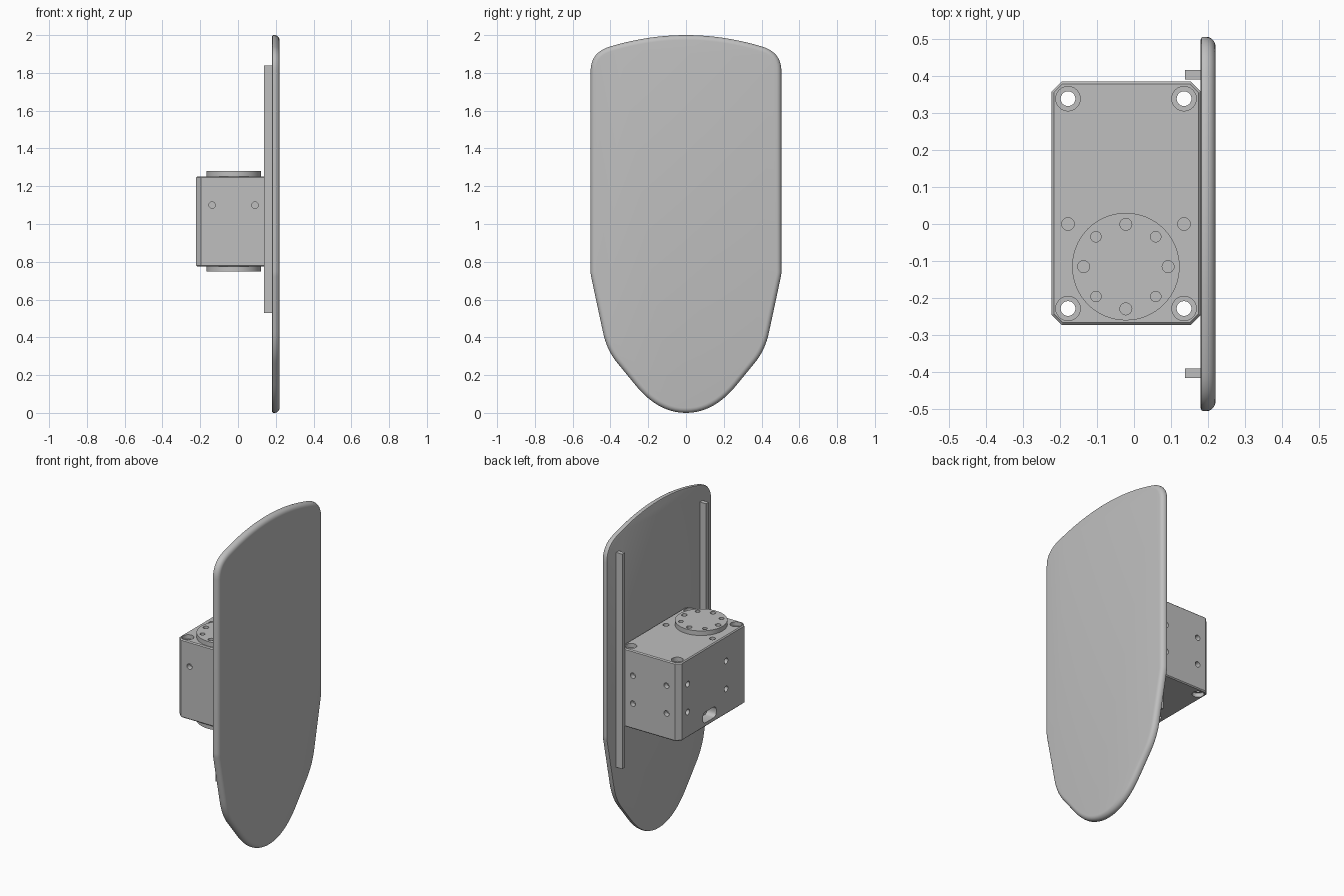
import bpy, bmesh, math
from mathutils import Matrix, Vector

cube = bpy.data.objects.get("Cube")
if cube:
    bpy.data.objects.remove(cube, do_unlink=True)

grey = bpy.data.materials.new("plain grey")
grey.use_nodes = True
COLOUR = (0.52, 0.52, 0.52, 1)
grey.diffuse_color = COLOUR
grey.node_tree.nodes["Principled BSDF"].inputs["Base Color"].default_value = COLOUR


def finish(bm, name):
    bmesh.ops.recalc_face_normals(bm, faces=bm.faces)
    mesh = bpy.data.meshes.new(name)
    bm.to_mesh(mesh)
    bm.free()
    mesh.materials.append(grey)
    obj = bpy.data.objects.new(name, mesh)
    bpy.context.collection.objects.link(obj)
    return obj


def add_box(bm, lo, hi):
    lo, hi = Vector(lo), Vector(hi)
    mat = Matrix.Translation((lo + hi) / 2) @ Matrix.Diagonal((*(hi - lo), 1))
    return bmesh.ops.create_cube(bm, size=1, matrix=mat)["verts"]


def add_cyl(bm, centre, axis, radius, length, sides=24):
    turn = Vector(axis).to_track_quat("Z", "Y").to_matrix().to_4x4()
    bmesh.ops.create_cone(bm, cap_ends=True, segments=sides, radius1=radius, radius2=radius,
                          depth=length, matrix=Matrix.Translation(centre) @ turn)


def cut(obj, bm):
    """Subtract the cutter mesh from the object for good."""
    cutter = finish(bm, "cutter")
    cutter.hide_render = True
    mod = obj.modifiers.new("holes", "BOOLEAN")
    mod.operation, mod.solver, mod.object = "DIFFERENCE", "EXACT", cutter
    bpy.context.view_layer.update()
    result = bpy.data.meshes.new_from_object(
        obj.evaluated_get(bpy.context.evaluated_depsgraph_get()))
    obj.modifiers.clear()
    obj.data = result
    bpy.data.objects.remove(cutter, do_unlink=True)


def smooth(obj, degrees=35):
    bpy.ops.object.select_all(action="DESELECT")
    obj.select_set(True)
    bpy.context.view_layer.objects.active = obj
    bpy.ops.object.shade_smooth_by_angle(angle=math.radians(degrees))


def bend(a, b, c, steps):
    """Quadratic curve from a to c pulled towards b."""
    a, b, c = Vector(a), Vector(b), Vector(c)
    return [a * (1 - t) ** 2 + b * 2 * t * (1 - t) + c * t * t
            for t in (i / steps for i in range(steps + 1))]


# Shield panel: half outline mirrored, then extruded, with a rounded outer rim
half = (bend((0, 2), (0.2, 2), (0.4, 1.94), 8)
        + bend((0.4, 1.94), (0.505, 1.91), (0.505, 1.81), 10)[1:]
        + bend((0.505, 0.75), (0.505, 0.735), (0.502, 0.72), 3)
        + bend((0.44, 0.43), (0.42, 0.33), (0.36, 0.26), 8)
        + bend((0.27, 0.15), (0.15, 0), (0, 0), 10))
outline = half + [Vector((-p.x, p.y)) for p in reversed(half[1:-1])]
INNER, OUTER = 0.18, 0.22
bm = bmesh.new()
base = bm.faces.new([bm.verts.new((INNER, p.x, p.y)) for p in outline])
move = bmesh.ops.extrude_face_region(bm, geom=[base], use_keep_orig=True)
bmesh.ops.translate(bm, vec=(OUTER - INNER, 0, 0),
                    verts=[g for g in move["geom"] if isinstance(g, bmesh.types.BMVert)])
bmesh.ops.recalc_face_normals(bm, faces=bm.faces)
for level, width, steps in ((OUTER, 0.026, 5), (INNER, 0.008, 2)):
    rim = [e for e in bm.edges if all(abs(v.co.x - level) < 1e-4 for v in e.verts)]
    bmesh.ops.bevel(bm, geom=rim, offset=width, segments=steps, profile=0.5,
                    affect="EDGES", clamp_overlap=False)
smooth(finish(bm, "shield_panel"), 40)

# Two upright rails on the inner side of the panel
for side, name in ((1, "back_rail"), (-1, "front_rail")):
    bm = bmesh.new()
    ys = sorted((side * 0.39, side * 0.416))
    add_box(bm, (0.138, ys[0], 0.53), (0.182, ys[1], 1.84))
    finish(bm, name)

# Motor housing with chamfered uprights and a fine bevel on top and bottom
LOW, HIGH = 0.775, 1.252
bm = bmesh.new()
add_box(bm, (-0.222, -0.272, LOW), (0.18, 0.384, HIGH))
uprights = [e for e in bm.edges if abs(e.verts[0].co.z - e.verts[1].co.z) > 0.1]
bmesh.ops.bevel(bm, geom=uprights, offset=0.027, segments=1, affect="EDGES")
ends = [e for e in bm.edges if abs(e.verts[0].co.z - e.verts[1].co.z) < 0.01]
bmesh.ops.bevel(bm, geom=ends, offset=0.006, segments=1, affect="EDGES")
housing = finish(bm, "motor_housing")

# Corner bolt holes and their counterbores
corners = [(x, y) for x in (-0.178, 0.135) for y in (-0.228, 0.338)]
bm = bmesh.new()
for x, y in corners:
    add_cyl(bm, (x, y, 1), (0, 0, 1), 0.02, 1)
cut(housing, bm)
bm = bmesh.new()
for x, y in corners:
    for z in (LOW, HIGH):
        add_cyl(bm, (x, y, z), (0, 0, 1), 0.033, 0.05)
# Blind screw holes on every face
for x in (-0.178, 0.135):
    for z in (LOW, HIGH):
        add_cyl(bm, (x, 0, z), (0, 0, 1), 0.017, 0.06)
for x in (-0.137, 0.09):
    add_cyl(bm, (x, -0.272, 1.1), (0, 1, 0), 0.017, 0.06)
    for z in (0.93, 1.1):
        add_cyl(bm, (x, 0.384, z), (0, 1, 0), 0.017, 0.06)
for y in (-0.07, 0.3):
    for z in (0.93, 1.1):
        add_cyl(bm, (-0.222, y, z), (1, 0, 0), 0.017, 0.06)
cut(housing, bm)

# Rounded cable slot on the side
bm = bmesh.new()
add_box(bm, (-0.26, 0.025, 0.8), (-0.16, 0.155, 0.865))
along = [e for e in bm.edges if abs(e.verts[0].co.x - e.verts[1].co.x) > 0.05]
bmesh.ops.bevel(bm, geom=along, offset=0.025, segments=4, profile=0.5, affect="EDGES")
cut(housing, bm)
smooth(housing, 30)

# Round horns above and below, each with a ring of eight holes
HX, HY = -0.022, -0.115
for name, lo, hi in (("top_horn", HIGH, 1.28), ("bottom_horn", 0.748, LOW)):
    mid = (lo + hi) / 2
    bm = bmesh.new()
    add_cyl(bm, (HX, HY, mid), (0, 0, 1), 0.145, hi - lo, 64)
    horn = finish(bm, name)
    bm = bmesh.new()
    for i in range(8):
        a = i * math.pi / 4
        add_cyl(bm, (HX + 0.114 * math.cos(a), HY + 0.114 * math.sin(a), mid),
                (0, 0, 1), 0.014 if i % 2 else 0.016, 0.1)
    cut(horn, bm)
    smooth(horn, 30)
